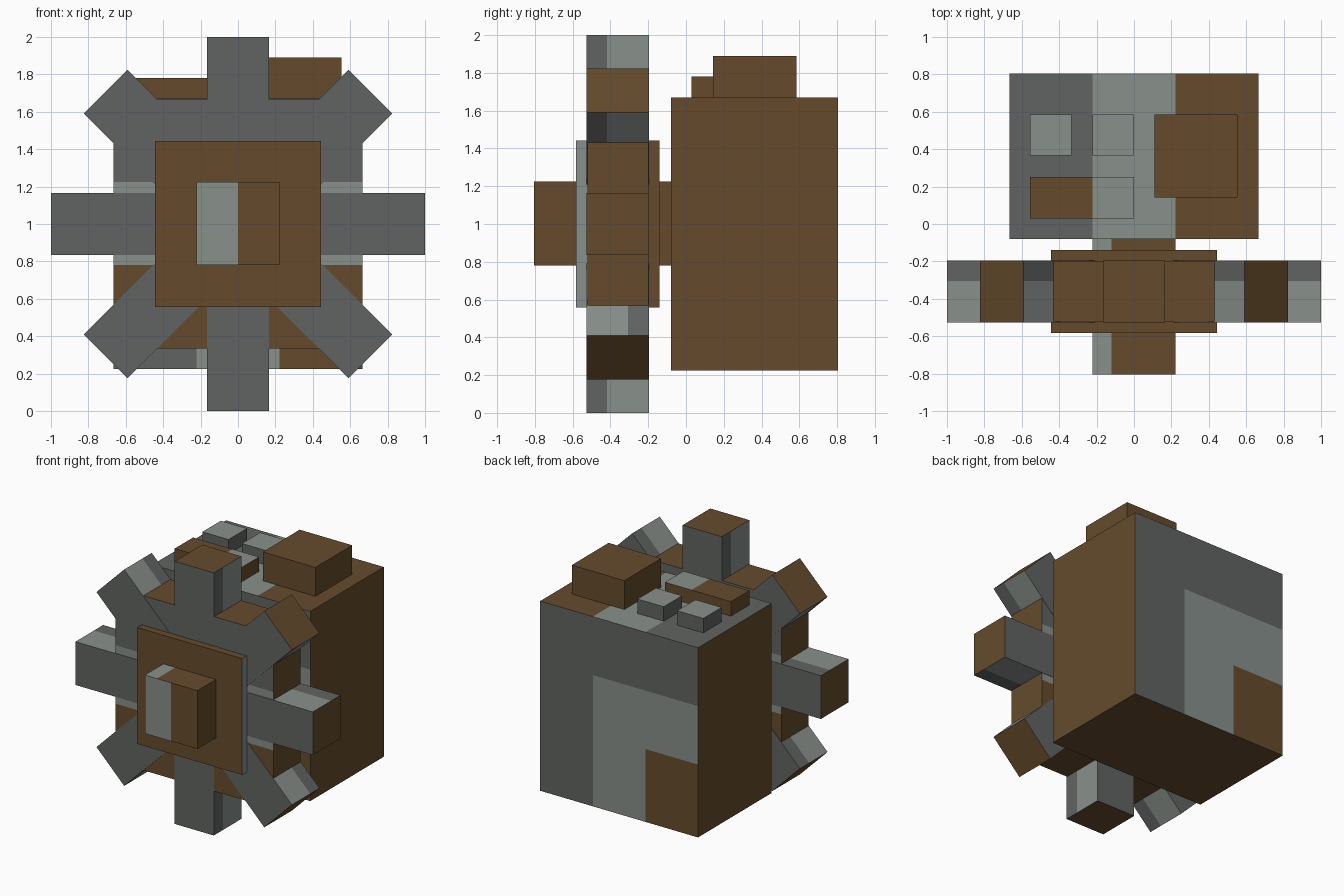
import bpy, bmesh, math
from mathutils import Vector, Matrix

cube = bpy.data.objects.get("Cube")
if cube:
    bpy.data.objects.remove(cube, do_unlink=True)


def material(name, rgb):
    lin = [((c / 255 + 0.055) / 1.055) ** 2.4 for c in rgb] + [1.0]
    m = bpy.data.materials.new(name)
    m.use_nodes = True
    m.diffuse_color = lin
    m.node_tree.nodes["Principled BSDF"].inputs["Base Color"].default_value = lin
    return m


MATS = [material("wood_brown", (101, 75, 44)),
        material("dark_grey", (97, 100, 98)),
        material("light_grey", (136, 144, 139))]
BROWN, DARK, LIGHT = range(3)


def box(name, lo, hi, rule, cuts=(), spin=None):
    """Box from lo to hi, sliced at (axis, value) cuts, coloured by rule(centre, normal)."""
    lo, hi = Vector(lo), Vector(hi)
    bm = bmesh.new()
    bmesh.ops.create_cube(bm, size=1)
    bmesh.ops.scale(bm, vec=hi - lo, verts=bm.verts)
    bmesh.ops.translate(bm, vec=(lo + hi) / 2, verts=bm.verts)
    for axis, value in cuts:
        d = Vector((0, 0, 0))
        d[axis] = 1
        bmesh.ops.bisect_plane(bm, geom=bm.verts[:] + bm.edges[:] + bm.faces[:],
                               plane_co=d * value, plane_no=d)
    bm.normal_update()
    for f in bm.faces:
        f.material_index = rule(f.calc_center_median(), f.normal)
    if spin is not None:  # turn about the wheel axle
        bmesh.ops.rotate(bm, verts=bm.verts, cent=(0, 0, 1),
                         matrix=Matrix.Rotation(spin, 3, 'Y'))
    me = bpy.data.meshes.new(name)
    bm.to_mesh(me)
    bm.free()
    for m in MATS:
        me.materials.append(m)
    ob = bpy.data.objects.new(name, me)
    bpy.context.collection.objects.link(ob)
    return ob


# Main housing: striped top, stepped corner pattern on front and back
def housing_rule(c, n):
    if n.z > 0.5:
        return DARK if c.x < -0.22 else LIGHT if c.x < 0.22 else BROWN
    if abs(n.y) > 0.5:
        x = c.x * -n.y
        if x < -0.22 or c.z > 1.225:
            return DARK
        return BROWN if x > 0.22 and c.z < 0.78 else LIGHT
    return BROWN


box("housing", (-0.665, -0.08, 0.225), (0.665, 0.805, 1.67), housing_rule,
    [(0, -0.222), (0, 0.222), (2, 0.78), (2, 1.225)])

# Blocks on the roof
box("large_roof_block", (0.11, 0.142, 1.67), (0.553, 0.585, 1.89), lambda c, n: BROWN)
box("long_roof_block", (-0.555, 0.03, 1.67), (0, 0.252, 1.78),
    lambda c, n: LIGHT if n.z > 0.5 and c.x > -0.222 else BROWN, [(0, -0.222)])
for side, x in (("outer", -0.555), ("inner", -0.222)):
    box(side + "_roof_stud", (x, 0.365, 1.67), (x + 0.22, 0.585, 1.78),
        lambda c, n: LIGHT if n.z > 0.5 else DARK)


# Square wheel plate: banded front and back, brown rim
def plate_rule(c, n):
    if abs(n.y) < 0.5:
        return BROWN
    return DARK if c.z > 1.225 else LIGHT if c.z > 0.78 else BROWN


box("wheel_plate", (-0.665, -0.522, 0.335), (0.665, -0.198, 1.665), plate_rule,
    [(2, 0.78), (2, 1.225)])


# Four crossing bars make the eight wheel teeth
def tooth_rule(c, n):
    if abs(n.z) > 0.5:
        return BROWN
    if abs(n.y) > 0.5:
        return DARK
    if n.x > 0:
        return DARK if c.y < -0.417 else LIGHT
    return DARK if c.y > -0.306 else LIGHT


for i in range(4):
    box("wheel_tooth_bar_%d" % (i + 1), (-0.165, -0.527, 0), (0.165, -0.195, 2),
        tooth_rule, [(1, -0.417), (1, -0.306)], math.radians(45 * i))

# Hub block with a pale front strip on one side
box("wheel_hub", (-0.443, -0.582, 0.557), (0.443, -0.14, 1.443),
    lambda c, n: LIGHT if n.x > 0.5 and c.y < -0.36 else BROWN, [(1, -0.36)])


# Axle running through the wheel into the housing
def axle_rule(c, n):
    if n.x < -0.5:
        return LIGHT
    if n.y < -0.5:
        return LIGHT if c.x < 0 else BROWN
    if n.z > 0.5:
        return LIGHT if c.x < -0.12 else BROWN
    return BROWN


box("axle", (-0.222, -0.805, 0.78), (0.222, -0.07, 1.225), axle_rule,
    [(0, -0.12), (0, 0)])
